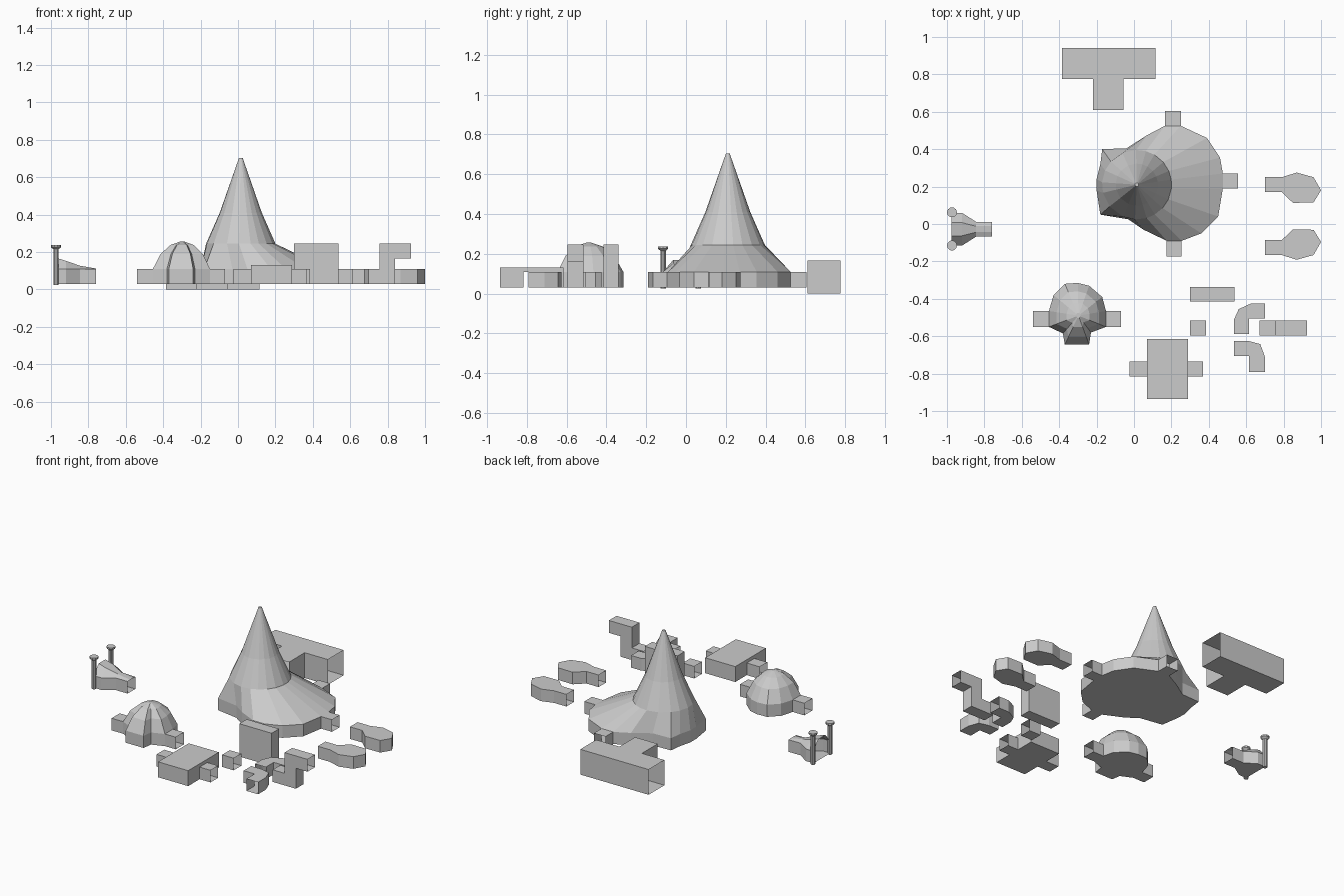
import bpy, bmesh
from math import sin, cos, pi, atan2, hypot

if "Cube" in bpy.data.objects:
    bpy.data.objects.remove(bpy.data.objects["Cube"])


def loft(name, rings, openings=(), caps=(True, True)):
    """Skin closed rings; wall segments in openings are left out of the first band."""
    bm = bmesh.new()
    vs = [[bm.verts.new(p) for p in r] for r in rings]
    n = len(rings[0])
    for k in range(len(vs) - 1):
        for i in range(n):
            j = (i + 1) % n
            if not (k == 0 and i in openings):
                bm.faces.new((vs[k][i], vs[k][j], vs[k + 1][j], vs[k + 1][i]))
    if caps[0]:
        bm.faces.new(vs[0][::-1])
    if caps[1]:
        bm.faces.new(vs[-1])
    bmesh.ops.recalc_face_normals(bm, faces=bm.faces)
    me = bpy.data.meshes.new(name)
    bm.to_mesh(me)
    bm.free()
    ob = bpy.data.objects.new(name, me)
    bpy.context.collection.objects.link(ob)
    return ob


def prism(name, outline, levels=(.03, .11), openings=()):
    return loft(name, [[(x, y, z) for x, y in outline] for z in levels], openings)


def tunnel(name, x0, x1, y0, y1, along='x'):
    """Straight square tunnel, open at both ends."""
    pts = [(x0, y0), (x1, y0), (x1, y1), (x0, y1)]
    return prism(name, pts, openings=(1, 3) if along == 'x' else (0, 2))


# T junction, open at its three ends
prism("t_junction", [(-.22, .61), (-.055, .61), (-.055, .775), (.115, .775), (.115, .94),
                     (-.385, .94), (-.385, .775), (-.22, .775)], (0, .167), (0, 3, 5))

# Great hall: irregular footprint rising into an off-centre spire
hall = [(.475, .19), (.475, .27), (.46, .355), (.39, .46), (.25, .525), (.165, .525),
        (.07, .475), (-.04, .405), (-.17, .40), (-.18, .32), (-.2, .24), (-.2, .18),
        (-.18, .05), (-.03, .025), (.05, -.03), (.175, -.09), (.255, -.09),
        (.36, -.05), (.45, .04)]
cx, cy = .015, .21
angles = []
for i, (x, y) in enumerate(hall):
    even = 2 * pi * (i - .5) / len(hall)
    a = atan2(y - cy, x - cx)
    if i > 1 and a < 0:
        a += 2 * pi
    angles.append((a + even) / 2)
rings = [[(x, y, z) for x, y in hall] for z in (.03, .11)]
for r, z in ((.186, .245), (.113, .41), (.01, .703)):
    rings.append([(cx + r * cos(a), cy + r * sin(a), z) for a in angles])
loft("spire_hall", rings, (0, 4, 15))
tunnel("hall_east_tunnel", .475, .555, .19, .27)
tunnel("hall_north_tunnel", .165, .25, .525, .605, 'y')
tunnel("hall_south_tunnel", .175, .255, -.175, -.09, 'y')

# Domed chamber with a protruding front bay
dome = [(-.15, -.55), (-.15, -.465), (-.17, -.39), (-.24, -.33), (-.30, -.315), (-.37, -.32),
        (-.43, -.38), (-.455, -.465), (-.455, -.55), (-.38, -.585), (-.37, -.645),
        (-.24, -.645), (-.23, -.58)]
ax, ay = -.297, -.49
rings = [[(ax + (x - ax) * s, ay + (y - ay) * s, z) for x, y in dome]
         for s, z in ((1, .03), (1, .11), (.74, .19), (.4, .238), (.08, .256))]
loft("dome_chamber", rings, (0, 7))
tunnel("dome_west_tunnel", -.54, -.455, -.55, -.465)
tunnel("dome_east_tunnel", -.15, -.07, -.55, -.465)

# Rectangular room with side tunnels
prism("square_room", [(.07, -.935), (.29, -.935), (.29, -.815), (.29, -.735), (.29, -.615),
                      (.07, -.615), (.07, -.735), (.07, -.815)], (.03, .11, .132), (2, 6))
tunnel("room_west_tunnel", -.025, .07, -.815, -.735)
tunnel("room_east_tunnel", .29, .37, -.815, -.735)

# Tall narrow shaft and short straight piece
prism("tall_shaft", [(.30, -.415), (.537, -.415), (.537, -.338), (.30, -.338)], (.03, .247))
tunnel("short_tunnel", .30, .385, -.595, -.515)

# Curved corner pieces
prism("corner_a", [(.70, -.425), (.625, -.425), (.56, -.455), (.535, -.51), (.535, -.588),
                   (.615, -.588), (.615, -.505), (.70, -.505)], openings=(4, 7))
prism("corner_b", [(.535, -.625), (.61, -.625), (.675, -.642), (.70, -.71), (.70, -.79),
                   (.615, -.79), (.615, -.705), (.535, -.705)], openings=(4, 7))

# Level-changing tunnel: side profile pulled across y
step = [(.67, .03), (.84, .03), (.84, .165), (.925, .165), (.925, .247), (.757, .247),
        (.757, .11), (.67, .11)]
loft("step_tunnel", [[(x, y, z) for x, z in step] for y in (-.595, -.515)], (3, 7))

# Mirrored pair of dead-end caves
cave = [(.70, .17), (.79, .17), (.85, .113), (.96, .115), (1, .18), (.96, .25),
        (.87, .275), (.79, .25), (.70, .25)]
prism("cave_north", cave, openings=(8,))
prism("cave_south", [(x, .084 - y) for x, y in cave], openings=(8,))

# Entrance: flared tunnel with a rising roof
yc = -.028
rings = []
for x, w, e, p in ((-.76, .04, .11, .112), (-.845, .04, .11, .127),
                   (-.92, .088, .11, .153), (-.975, .088, .11, .17)):
    rings.append([(x, yc + u, z) for u, z in
                  ((-w, .03), (w, .03), (w, e), (w * .4, p), (-w * .4, p), (-w, e))])
loft("entrance_tunnel", rings, caps=(False, False))

# Capped entrance pillars
for side, y in (("left", .062), ("right", -.115)):
    rings = [[(-.973 + r * cos(i * pi / 5), y + r * sin(i * pi / 5), z) for i in range(10)]
             for r, z in ((.014, .025), (.014, .215), (.027, .226), (.027, .237))]
    loft("entrance_pillar_" + side, rings)
